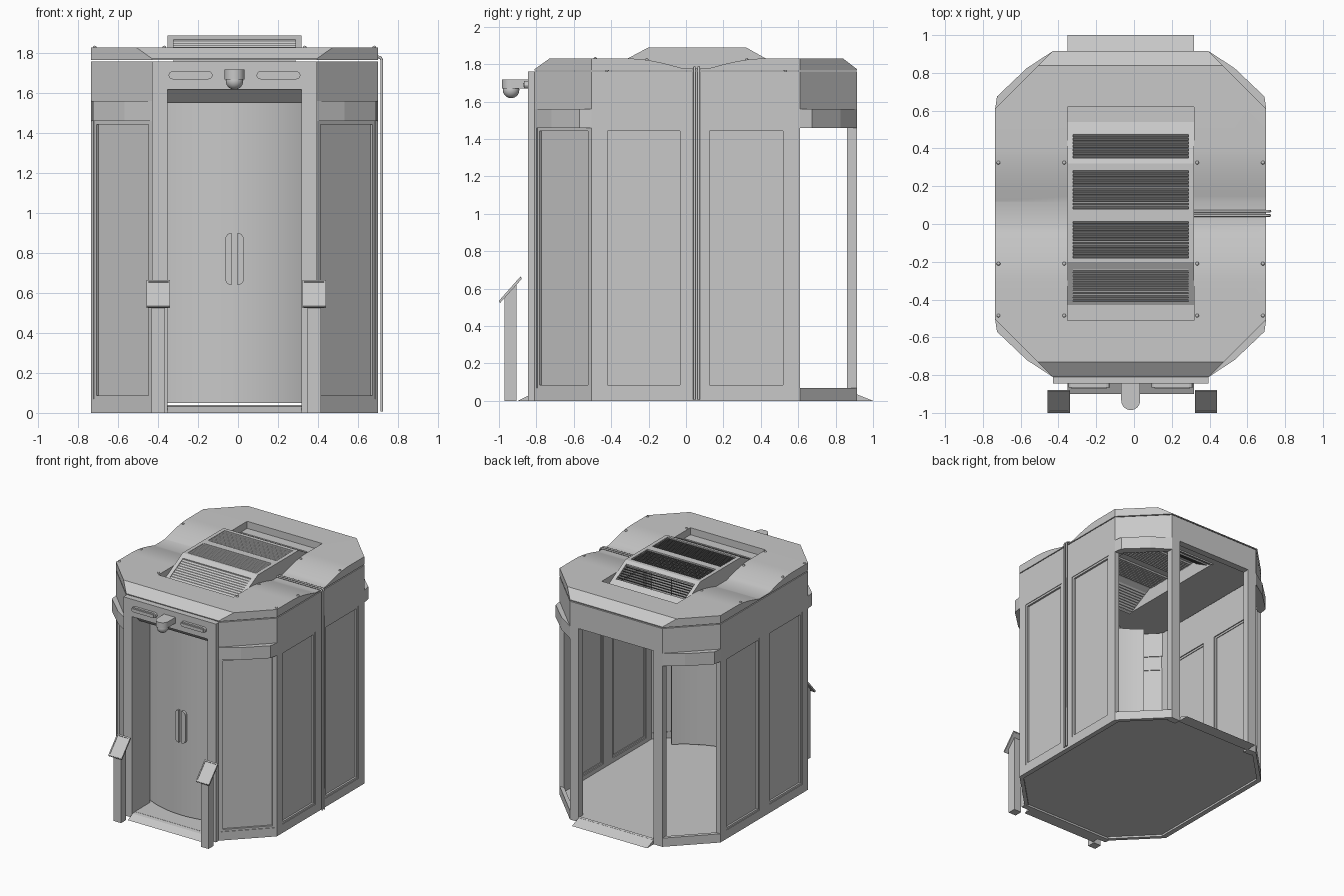
import bpy, bmesh, math
from mathutils import Vector

if "Cube" in bpy.data.objects:
    bpy.data.objects.remove(bpy.data.objects["Cube"], do_unlink=True)

grey = bpy.data.materials.new("plain_grey")
grey.use_nodes = True
grey.diffuse_color = (0.58, 0.58, 0.58, 1)
grey.node_tree.nodes["Principled BSDF"].inputs["Base Color"].default_value = (0.58, 0.58, 0.58, 1)

CX = -0.0175                  # centre line of the cabin
HALF, DOOR, FASCIA = 0.7175, 0.335, 0.4125
FRONT, BACK, CUT = -0.81, 0.915, 0.305
MID = 0.0525                  # centre of the cabin front to back
TOP = 1.76


def smooth(ob):
    bpy.ops.object.select_all(action="DESELECT")
    ob.select_set(True)
    bpy.context.view_layer.objects.active = ob
    bpy.ops.object.shade_smooth_by_angle(angle=math.radians(30))


def prism(name, pts, a, b, axis="z"):
    """Extrude a 2D outline from a to b along an axis."""
    place = {"x": lambda u, v, w: (w, u, v),
             "y": lambda u, v, w: (u, w, v),
             "z": lambda u, v, w: (u, v, w)}[axis]
    bm = bmesh.new()
    lo = [bm.verts.new(place(u, v, a)) for u, v in pts]
    hi = [bm.verts.new(place(u, v, b)) for u, v in pts]
    bm.faces.new(lo)
    bm.faces.new(hi)
    n = len(pts)
    for i in range(n):
        j = (i + 1) % n
        bm.faces.new((lo[i], lo[j], hi[j], hi[i]))
    bmesh.ops.recalc_face_normals(bm, faces=bm.faces)
    me = bpy.data.meshes.new(name)
    bm.to_mesh(me)
    bm.free()
    me.materials.append(grey)
    ob = bpy.data.objects.new(name, me)
    bpy.context.collection.objects.link(ob)
    return ob


def box(name, x0, x1, y0, y1, z0, z1):
    return prism(name, [(x0, y0), (x1, y0), (x1, y1), (x0, y1)], z0, z1)


def slab(name, p, q, s0, s1, z0, z1, d0, d1):
    """Upright slab along plan edge p-q; d is the depth inward."""
    p, q = Vector(p), Vector(q)
    t = (q - p).normalized()
    n = Vector((-t.y, t.x))
    if n.dot(Vector((CX, MID)) - p) < 0:
        n = -n
    at = lambda s, d: tuple(p + t * s + n * d)
    return prism(name, [at(s0, d0), at(s1, d0), at(s1, d1), at(s0, d1)], z0, z1)


def panel(name, p, q, s0, s1, z0, z1):
    """Recessed panel with a stepped moulding round it."""
    slab(name, p, q, s0, s1, z0, z1, 0.02, 0.026)
    g = 0.016
    for a, b, c, d in ((s0, s0 + g, z0, z1), (s1 - g, s1, z0, z1),
                       (s0 + g, s1 - g, z0, z0 + g), (s0 + g, s1 - g, z1 - g, z1)):
        slab(name + "_moulding", p, q, a, b, c, d, 0.005, 0.032)


# Floor and door ramps
L, R = CX - HALF, CX + HALF
plan = [(CX - FASCIA, FRONT), (CX + FASCIA, FRONT), (R, FRONT + CUT), (R, BACK - CUT),
        (CX + FASCIA, BACK), (CX - FASCIA, BACK), (L, BACK - CUT), (L, FRONT + CUT)]
prism("floor", plan, 0.015, 0.035)
prism("back_ramp", [(0.9, 0), (1.0, 0), (0.9, 0.04)], CX - DOOR, CX + DOOR, "x")
prism("front_ramp", [(-0.9, 0), (-0.8, 0), (-0.8, 0.035), (-0.84, 0.03)], CX - DOOR, CX + DOOR, "x")

# Side walls and corners, mirrored left and right
for side, s in (("right", -1), ("left", 1)):
    X = lambda x: CX + s * x
    a, b = (X(HALF), FRONT + CUT), (X(HALF), BACK - CUT)
    length = b[1] - a[1]
    wall = side + "_wall"
    slab(wall + "_base", a, b, 0, length, 0, 0.07, 0, 0.04)
    slab(wall + "_top", a, b, 0, length, 1.46, TOP, 0, 0.04)
    for i, (s0, s1) in enumerate(((0, 0.07), (0.49, 0.615), (1.04, length))):
        slab(f"{wall}_stile_{i}", a, b, s0, s1, 0.07, 1.46, 0, 0.04)
    for i, (s0, s1) in enumerate(((0.07, 0.49), (0.615, 1.04))):
        panel(f"{wall}_panel_{i}", a, b, s0, s1, 0.07, 1.46)

    for end, y, dy in (("front", FRONT, 1), ("back", BACK, -1)):
        p, q = (X(FASCIA), y), (X(HALF), y + dy * CUT)
        n = (Vector(q) - Vector(p)).length
        name = f"{end}_{side}_corner"
        slab(name + "_skirt", p, q, 0, n, 0, 0.07, 0, 0.03)
        slab(name + "_header", p, q, 0, n, 1.56, TOP, 0, 0.035)
        bulge = [p, (X(0.55), y + dy * 0.09), (X(0.708), y + dy * 0.24), q,
                 (X(HALF - 0.04), y + dy * CUT), (X(FASCIA), y + dy * 0.04)]
        prism(name + "_band", bulge, 1.46, 1.56)
        if end == "front":
            for i, s0 in enumerate((0, n - 0.016)):
                slab(f"{name}_stile_{i}", p, q, s0, s0 + 0.016, 0.07, 1.46, 0, 0.035)
            panel(name + "_panel", p, q, 0.016, n - 0.016, 0.07, 1.46)

    # Door posts and jambs
    x0, x1 = sorted((X(DOOR), X(FASCIA)))
    box(f"front_{side}_post", x0, x1, -0.845, -0.80, 0, TOP)
    box(f"back_{side}_post", x0, x1, 0.86, BACK, 0, TOP)
    x0, x1 = sorted((X(DOOR), X(DOOR + 0.03)))
    box(f"front_{side}_jamb", x0, x1, -0.80, -0.62, 0.035, TOP)

    # Curved sliding door leaf that runs on behind the jamb, with a pull handle
    arc = []
    for r, order in ((0.745, range(17)), (0.725, range(16, -1, -1))):
        for i in order:
            t = math.asin(0.5 / 0.745) * i / 16
            arc.append((X(r * math.sin(t)), MID - r * math.cos(t)))
    smooth(prism(f"{side}_door_leaf", arc, 0.05, 1.72))
    grip = [(X(0.014), 0.64), (X(0.014), 0.90)]
    for c, t0 in ((0.87, 90), (0.67, 0)):
        for k in range(5):
            t = math.radians(t0 - k * 22.5)
            grip.append((X(0.016 + 0.03 * math.cos(t)), c + 0.03 * math.sin(t)))
    prism(f"{side}_door_handle", grip, -0.712, -0.68, "y")

    # Rounded light bar on the front header
    bar = []
    for c, t0 in ((0.31, -90), (0.13, 90)):
        for k in range(7):
            t = math.radians(t0 + k * 30)
            bar.append((X(c + 0.02 * math.cos(t)), 1.69 + 0.02 * math.sin(t)))
    prism(f"{side}_light_bar", bar, -0.865, -0.84, "y")
    box(f"{side}_light_strip", *sorted((X(0.125), X(0.315))), -0.872, -0.86, 1.68, 1.70)

    # Kiosk with a slanted screen
    k = -0.0085 + s * 0.39
    prism(f"{side}_kiosk_post", [(-0.97, 0), (-0.905, 0), (-0.905, 0.625), (-0.97, 0.553)],
          k - 0.034, k + 0.034, "x")
    prism(f"{side}_kiosk_screen", [(-1.0, 0.53), (-0.993, 0.524), (-0.88, 0.65), (-0.884, 0.66)],
          k - 0.051, k + 0.051, "x")
    for e in (-1, 1):
        prism(f"{side}_kiosk_rim", [(-1.0, 0.535), (-0.993, 0.524), (-0.878, 0.652), (-0.885, 0.665)],
              k + e * 0.059, k + e * 0.05, "x")
    for y, z in ((-1.0, 0.535), (-0.892, 0.657)):
        prism(f"{side}_kiosk_rim", [(y, z), (y + 0.007, z - 0.011), (y + 0.014, z - 0.003),
              (y + 0.007, z + 0.008)], k - 0.05, k + 0.05, "x")

# Door headers
box("front_header", CX - DOOR, CX + DOOR, -0.845, -0.80, 1.62, TOP)
prism("front_transom", [(-0.82, 1.62), (-0.82, TOP), (-0.70, TOP), (-0.70, 1.55), (-0.75, 1.55)],
      CX - DOOR, CX + DOOR, "x")
box("back_header", CX - DOOR, CX + DOOR, 0.86, BACK, 1.56, TOP)

# Security camera
body = [(CX + 0.05, -0.84), (CX - 0.05, -0.84)]
for i in range(13):
    t = math.pi + math.pi * i / 12
    body.append((CX + 0.05 * math.cos(t), -0.935 + 0.05 * math.sin(t)))
smooth(prism("camera_body", body, 1.67, 1.718))
bpy.ops.mesh.primitive_uv_sphere_add(segments=20, ring_count=12, radius=0.044,
                                     location=(CX, -0.935, 1.662))
dome = bpy.context.object
dome.name = "camera_dome"
dome.data.materials.append(grey)
smooth(dome)

# Roof: a profile with a valley in the middle, corners cut to the plan
rise = [(0.065 + 0.3 * i / 10, 1.776 + 0.054 * math.sin(math.pi / 2 * i / 10)) for i in range(11)]
profile = [(FRONT, 1.767), (FRONT, 1.773), (FRONT + 0.08, 1.83)]
profile += [(MID - d, z) for d, z in reversed(rise)] + [(MID + d, z) for d, z in rise]
profile += [(BACK - 0.075, 1.83), (BACK, 1.773), (BACK, 1.767)]
roof = prism("roof", profile, L, R, "x")
cut_plan = prism("roof_plan_cutter", plan, 1.6, 2.0)
cut_hole = box("roof_hole_cutter", CX - DOOR, CX + DOOR, -0.51, 0.62, 1.6, 2.0)
for cutter, op in ((cut_plan, "INTERSECT"), (cut_hole, "DIFFERENCE")):
    mod = roof.modifiers.new(op.title(), "BOOLEAN")
    mod.operation, mod.object, mod.solver = op, cutter, "EXACT"
    bpy.context.view_layer.objects.active = roof
    bpy.ops.object.modifier_apply(modifier=mod.name)
    bpy.data.objects.remove(cutter, do_unlink=True)
smooth(roof)

# Roof vent: raised hood with four louvred openings
hood = [(-0.43, 1.767), (-0.2, 1.89), (0.32, 1.89), (0.54, 1.767)]


def hood_z(y):
    for (y0, z0), (y1, z1) in zip(hood, hood[1:]):
        if y <= y1:
            return z0 + (z1 - z0) * (y - y0) / (y1 - y0)
    return hood[-1][1]


for s in (-1, 1):
    prism("vent_side", hood, CX + s * 0.335, CX + s * 0.305, "x")
for y0, y1 in ((-0.43, -0.41), (-0.24, -0.18), (0.02, 0.08), (0.29, 0.35), (0.48, 0.54)):
    ys = [y0] + [y for y, _ in hood if y0 < y < y1] + [y1]
    top = [(y, hood_z(y)) for y in ys]
    prism("vent_bar", top + [(y, z - 0.012) for y, z in reversed(top)], CX - 0.305, CX + 0.305, "x")
for y0, y1 in ((-0.41, -0.24), (-0.18, 0.02), (0.08, 0.29), (0.35, 0.48)):
    count = round((y1 - y0) / 0.019)
    for i in range(count):
        y = y0 + (y1 - y0) * (i + 0.7) / count
        z = hood_z(y) - 0.003
        prism("vent_slat", [(y, z), (y + 0.006, z), (y - 0.008, z - 0.015), (y - 0.014, z - 0.015)],
              CX - 0.305, CX + 0.305, "x")
for y0, y1 in ((-0.51, -0.43), (0.54, 0.62)):
    box("vent_well_floor", CX - DOOR, CX + DOOR, y0, y1, 1.767, 1.773)

# Roof screws
for x in (-0.7, -0.352, 0.352, 0.7):
    for y in (-0.485, -0.21, 0.325):
        bpy.ops.mesh.primitive_uv_sphere_add(segments=10, ring_count=6, radius=0.01,
                                             location=(CX + x, y, 1.828 if y < -0.3 else 1.823))
        bpy.context.object.name = "roof_screw"
        bpy.context.object.data.materials.append(grey)

# Pair of conduits over the roof and down the left side
for y in (0.045, 0.068):
    cu = bpy.data.curves.new("conduit", "CURVE")
    cu.dimensions, cu.bevel_depth, cu.bevel_resolution, cu.use_fill_caps = "3D", 0.007, 2, True
    path = [(0.31, 1.783), (0.70, 1.783), (0.714, 1.778), (0.72, 1.764), (0.72, 0.007)]
    sp = cu.splines.new("POLY")
    sp.points.add(len(path) - 1)
    for pt, (x, z) in zip(sp.points, path):
        pt.co = (x, y, z, 1)
    cu.materials.append(grey)
    bpy.context.collection.objects.link(bpy.data.objects.new("conduit", cu))
